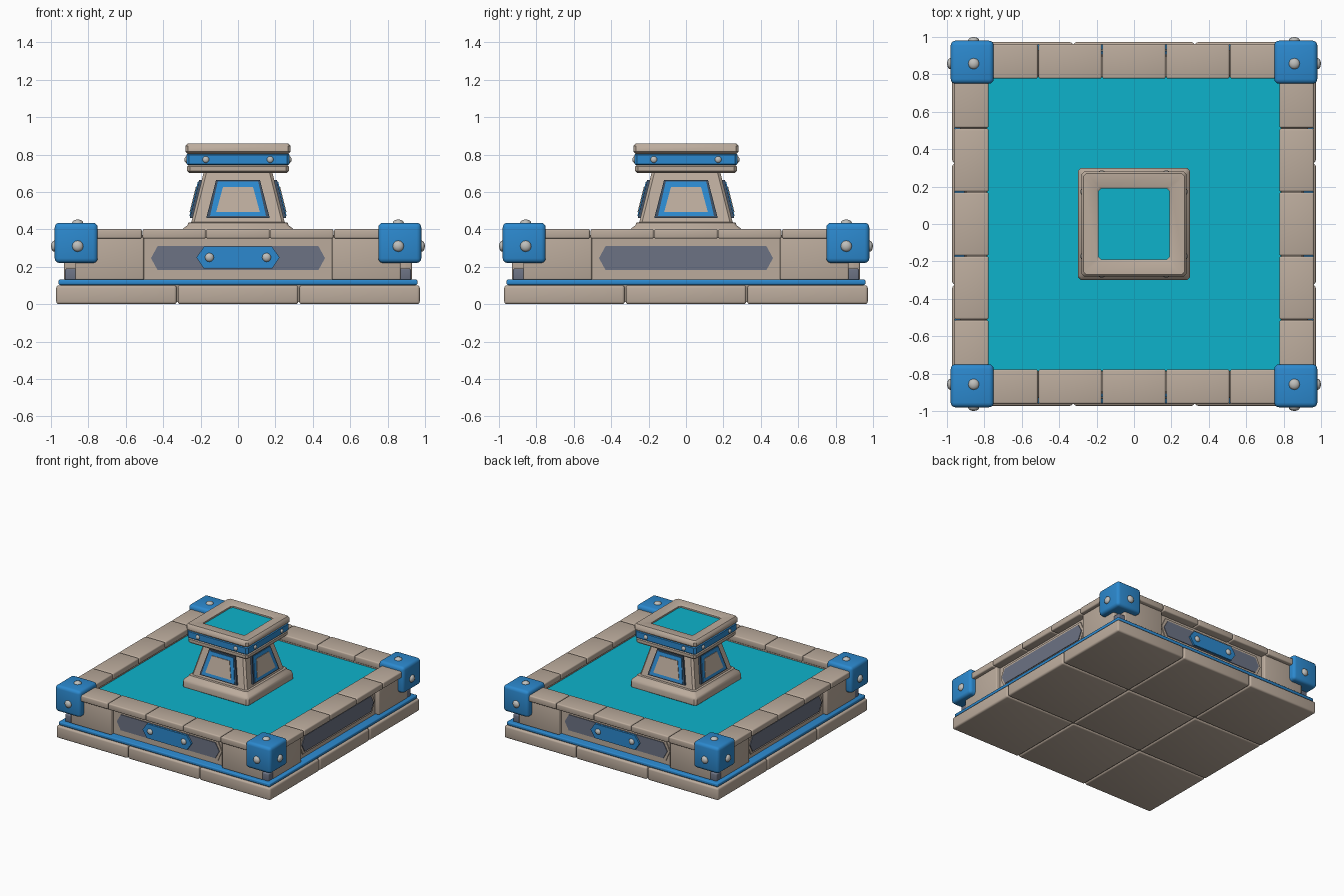
import bpy, bmesh, math
from mathutils import Matrix, Vector

if "Cube" in bpy.data.objects:
    bpy.data.objects.remove(bpy.data.objects["Cube"])


def material(name, rgb):
    m = bpy.data.materials.new(name)
    m.diffuse_color = (*rgb, 1)
    m.use_nodes = True
    m.node_tree.nodes["Principled BSDF"].inputs["Base Color"].default_value = m.diffuse_color
    return m


STONE = material("warm stone", (0.50, 0.41, 0.335))
BLUE = material("blue trim", (0.025, 0.25, 0.62))
WATER = material("teal water", (0.004, 0.45, 0.60))
SLATE = material("slate panel", (0.15, 0.17, 0.23))
DARK = material("dark frame", (0.045, 0.075, 0.12))
STEEL = material("pale steel", (0.52, 0.52, 0.50))


def finish(name, bm, mat):
    """Turn a bmesh into an object, smooth except at sharp edges."""
    bmesh.ops.recalc_face_normals(bm, faces=bm.faces)
    for f in bm.faces:
        f.smooth = True
    for e in bm.edges:
        e.smooth = e.calc_face_angle(3.0) < math.radians(40)
    me = bpy.data.meshes.new(name)
    bm.to_mesh(me)
    bm.free()
    me.materials.append(mat)
    ob = bpy.data.objects.new(name, me)
    bpy.context.collection.objects.link(ob)
    return ob


def turns(sides):
    return [Matrix.Rotation(k * math.pi / 2, 4, 'Z') for k in sides]


def boxes(name, mat, spans, bevel=0.0, sides=(0,)):
    """Bevelled boxes given as (x0, x1, y0, y1, z0, z1), repeated around the sides."""
    bm = bmesh.new()
    for x0, x1, y0, y1, z0, z1 in spans:
        m = Matrix.Translation(((x0 + x1) / 2, (y0 + y1) / 2, (z0 + z1) / 2)) \
            @ Matrix.Diagonal((x1 - x0, y1 - y0, z1 - z0, 1))
        for rot in turns(sides):
            bmesh.ops.create_cube(bm, size=1, matrix=rot @ m)
    if bevel:
        bmesh.ops.bevel(bm, geom=bm.edges[:], offset=bevel, segments=3,
                        profile=0.5, affect='EDGES')
    return finish(name, bm, mat)


def plates(name, mat, outline, depth, back, front, sides=(0, 1, 2, 3)):
    """Extruded (x, z) outline lying on the front face whose distance is depth(z)."""
    bm = bmesh.new()
    for rot in turns(sides):
        rings = [[bm.verts.new(rot @ Vector((x, -(depth(z) + o), z))) for x, z in outline]
                 for o in (back, front)]
        for r in rings:
            bm.faces.new(r)
        n = len(outline)
        for i in range(n):
            j = (i + 1) % n
            bm.faces.new((rings[0][i], rings[0][j], rings[1][j], rings[1][i]))
    return finish(name, bm, mat)


def square_turned(name, mat, profile, cut=0.015, closed=False):
    """Sweep a (half width, z) profile around a square with clipped corners."""
    bm = bmesh.new()
    rings = []
    for w, z in profile:
        c = w - cut
        pts = [(w, -c), (w, c), (c, w), (-c, w), (-w, c), (-w, -c), (-c, -w), (c, -w)]
        rings.append([bm.verts.new((x, y, z)) for x, y in pts])
    pairs = list(zip(rings, rings[1:])) + ([(rings[-1], rings[0])] if closed else [])
    for a, b in pairs:
        for i in range(8):
            j = (i + 1) % 8
            bm.faces.new((a[i], a[j], b[j], b[i]))
    if not closed:
        bm.faces.new(rings[0])
        bm.faces.new(rings[-1])
    return finish(name, bm, mat)


def bolts(name, spots, r, sides):
    """Domed bolt heads given as (position, outward direction)."""
    bm = bmesh.new()
    for pos, out in spots:
        aim = Vector(out).to_track_quat('Z', 'Y').to_matrix().to_4x4()
        for rot in turns(sides):
            m = rot @ Matrix.Translation(pos) @ aim
            bmesh.ops.create_uvsphere(bm, u_segments=12, v_segments=8, radius=r,
                                      matrix=m @ Matrix.Diagonal((1, 1, 0.65, 1)))
    return finish(name, bm, STEEL)


def hexagon(tip, flat, z0, z1):
    m = (z0 + z1) / 2
    return [(-tip, m), (-flat, z0), (flat, z0), (tip, m), (flat, z1), (-flat, z1)]


def flat(d):
    return lambda z: d


ALL = (0, 1, 2, 3)

# Paved foot of nine slabs, with mortar core and blue band above
step = 0.65
boxes("base_slabs", STONE,
      [(i * step - 0.322, i * step + 0.322, j * step - 0.322, j * step + 0.322, 0, 0.1)
       for i in (-1, 0, 1) for j in (-1, 0, 1)], 0.014)
boxes("base_core", STONE, [(-0.95, 0.95, -0.95, 0.95, 0.012, 0.11)])
boxes("blue_band", BLUE, [(-0.96, 0.96, -0.96, 0.96, 0.103, 0.131)], 0.008)

# Basin walls: end blocks, recessed middle, coping stones
boxes("wall_core", STONE, [(-0.87, 0.87, -0.895, -0.785, 0.125, 0.36)], 0, ALL)
boxes("wall_end_blocks", STONE,
      [(-0.87, -0.503, -0.93, -0.79, 0.128, 0.37), (0.503, 0.87, -0.93, -0.79, 0.128, 0.37)],
      0.01, ALL)
cuts = (-0.87, -0.512, -0.171, 0.171, 0.512, 0.87)
boxes("coping_stones", STONE,
      [(a + 0.002, b - 0.002, -0.962, -0.777, 0.35, 0.402) for a, b in zip(cuts, cuts[1:])],
      0.01, ALL)
boxes("corner_posts", SLATE, [(-0.925, -0.8, -0.925, -0.8, 0.125, 0.19)], 0.008, ALL)

# Inset wall panels, blue name-free plates on two faces
plates("panel_surround", STONE, hexagon(0.485, 0.448, 0.165, 0.33), flat(0.895), -0.01, 0.008)
plates("wall_panel", SLATE, hexagon(0.465, 0.43, 0.182, 0.31), flat(0.903), -0.005, 0.006)
plates("blue_wall_plate", BLUE, hexagon(0.222, 0.182, 0.19, 0.308), flat(0.909), -0.005, 0.015,
       (0, 2))
bolts("plate_bolts", [((s * 0.153, -0.924, 0.25), (0, -1, 0)) for s in (-1, 1)], 0.024, (0, 2))

# Blue corner caps with bolts
boxes("corner_caps", BLUE, [(-0.98, -0.75, -0.98, -0.75, 0.22, 0.435)], 0.025, ALL)
bolts("corner_bolts", [((-0.857, -0.98, 0.31), (0, -1, 0)),
                       ((-0.98, -0.857, 0.31), (-1, 0, 0)),
                       ((-0.857, -0.857, 0.433), (0, 0, 1))], 0.03, ALL)

# Pool water
boxes("pool_water", WATER, [(-0.79, 0.79, -0.79, 0.79, 0.31, 0.34)])

# Pedestal: plinth and tapered column
square_turned("plinth", STONE, [(0.285, 0.33), (0.3, 0.345), (0.3, 0.385), (0.292, 0.405),
                                (0.272, 0.42), (0.265, 0.435), (0.24, 0.44)])
square_turned("column", STONE, [(0.254, 0.42), (0.182, 0.71)])


# Sloped trapezoid windows on the column
def slope(z):
    return 0.254 - 0.248 * (z - 0.42)


def trapezoid(b, t, z0, z1):
    return [(-b, z0), (b, z0), (t, z1), (-t, z1)]


plates("window_frame", DARK, trapezoid(0.17, 0.117, 0.46, 0.665), slope, -0.02, 0.014)
plates("window_trim", BLUE, trapezoid(0.15, 0.108, 0.47, 0.655), slope, 0.008, 0.019)
plates("window_stone", STONE, trapezoid(0.117, 0.08, 0.492, 0.627), slope, 0.015, 0.023)

# Collar rings around the top
square_turned("lower_collar", STONE, [(0.18, 0.70), (0.26, 0.70), (0.272, 0.712),
                                      (0.272, 0.735), (0.26, 0.748), (0.18, 0.748)])
square_turned("collar_band", BLUE, [(0.27, 0.744), (0.276, 0.75), (0.276, 0.798),
                                    (0.27, 0.804)])
square_turned("upper_rim", STONE, [(0.19, 0.803), (0.27, 0.803), (0.281, 0.815),
                                   (0.281, 0.845), (0.27, 0.859), (0.2, 0.859),
                                   (0.19, 0.85)], closed=True)
bolts("collar_bolts", [((s * 0.172, -0.275, 0.773), (0, -1, 0)) for s in (-1, 1)], 0.018, ALL)
boxes("top_water", WATER, [(-0.195, 0.195, -0.195, 0.195, 0.80, 0.838)])
